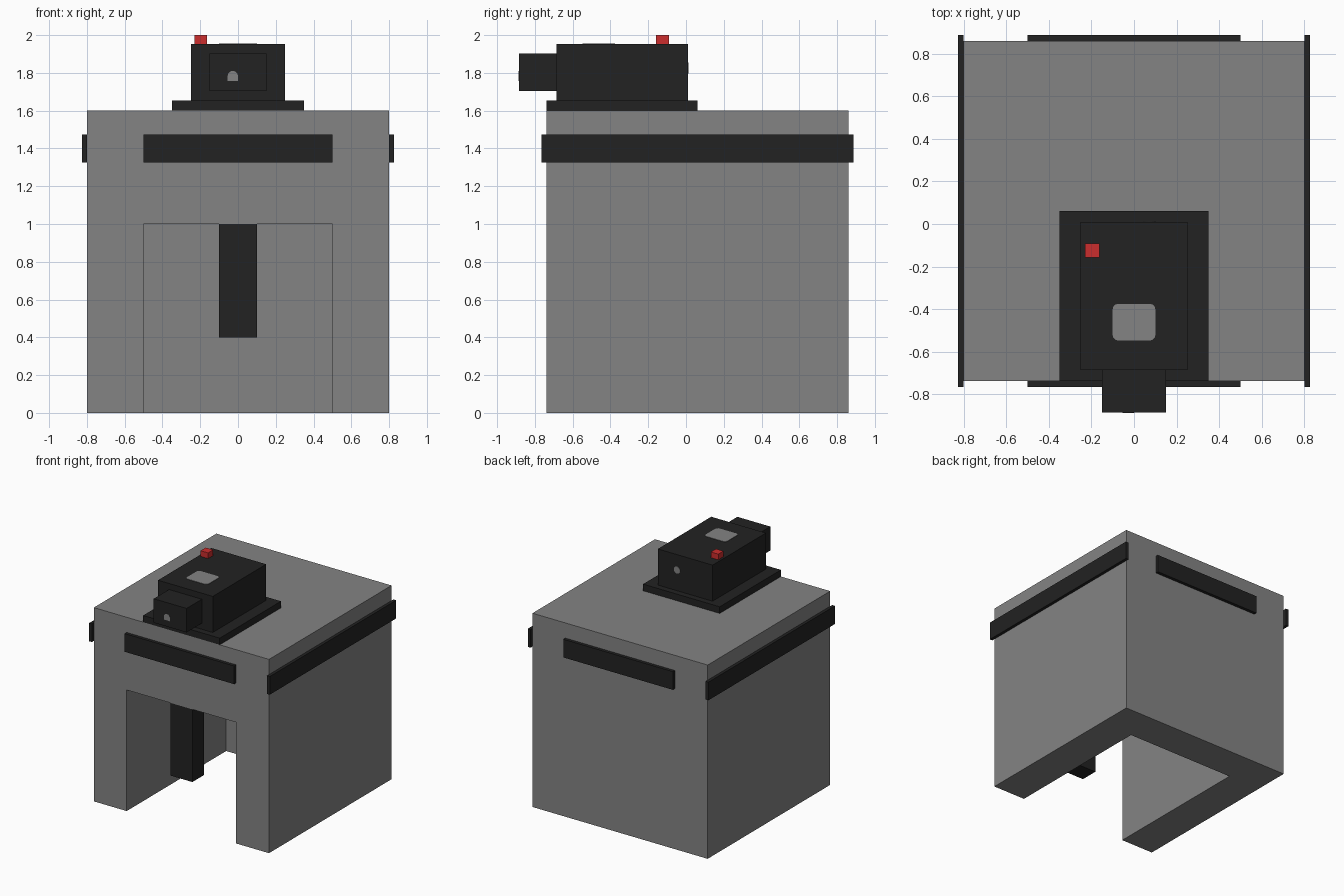
import bpy, bmesh, math
from mathutils import Vector

if "Cube" in bpy.data.objects:
    bpy.data.objects.remove(bpy.data.objects["Cube"])


def material(name, rgb):
    m = bpy.data.materials.new(name)
    m.diffuse_color = (*rgb, 1.0)
    m.use_nodes = True
    m.node_tree.nodes["Principled BSDF"].inputs["Base Color"].default_value = m.diffuse_color
    return m


GREY = material("mid grey", (0.23, 0.23, 0.23))
DARK = material("near black", (0.016, 0.016, 0.016))
RED = material("red", (0.60, 0.026, 0.026))


def finish(name, bm, mat):
    bmesh.ops.recalc_face_normals(bm, faces=bm.faces)
    mesh = bpy.data.meshes.new(name)
    bm.to_mesh(mesh)
    bm.free()
    mesh.materials.append(mat)
    ob = bpy.data.objects.new(name, mesh)
    bpy.context.collection.objects.link(ob)
    return ob


def box(name, x, y, z, mat):
    """Box from (min, max) ranges on each axis."""
    bm = bmesh.new()
    bmesh.ops.create_cube(bm, size=1)
    for v in bm.verts:
        v.co = Vector([r[0] if c < 0 else r[1] for c, r in zip(v.co, (x, y, z))])
    return finish(name, bm, mat)


def plate(name, outline, depth, mat):
    """Thin plate: 3D outline pushed out along the depth vector."""
    bm = bmesh.new()
    face = bm.faces.new([bm.verts.new(p) for p in outline])
    new = bmesh.ops.extrude_face_region(bm, geom=[face])["geom"]
    bmesh.ops.translate(bm, vec=depth, verts=[g for g in new if isinstance(g, bmesh.types.BMVert)])
    return finish(name, bm, mat)


def arc(cx, cy, r, start, end, n):
    steps = [math.radians(start + (end - start) * i / n) for i in range(n + 1)]
    return [(cx + r * math.cos(a), cy + r * math.sin(a)) for a in steps]


FRONT, BACK = -0.738, 0.86

# Main block with a doorway recess open at the front and underneath
body = box("body", (-0.8, 0.8), (FRONT, BACK), (0, 1.6), GREY)
cutter = box("doorway_cutter", (-0.5, 0.5), (FRONT - 0.2, BACK - 0.3), (-0.2, 1.0), GREY)
cutter.hide_render = True
mod = body.modifiers.new("doorway", "BOOLEAN")
mod.operation, mod.solver, mod.object = "DIFFERENCE", "EXACT", cutter
bpy.context.view_layer.objects.active = body
bpy.ops.object.modifier_apply(modifier=mod.name)
bpy.data.objects.remove(cutter)

# Hanging post in the doorway
box("hanging_post", (-0.1, 0.1), (FRONT, FRONT + 0.15), (0.4, 1.0), DARK)

# Trim bands around the upper body
BAND = (1.325, 1.475)
box("front_band", (-0.5, 0.5), (FRONT - 0.026, FRONT), BAND, DARK)
box("back_band", (-0.5, 0.5), (BACK, BACK + 0.026), BAND, DARK)
for side, x in (("left", (-0.825, -0.8)), ("right", (0.8, 0.825))):
    box(side + "_band", x, (FRONT - 0.026, BACK + 0.026), BAND, DARK)

# Top unit: base plate, housing, front snout and red button
box("base_plate", (-0.35, 0.35), (FRONT, 0.06), (1.6, 1.655), DARK)
box("housing", (-0.25, 0.25), (-0.686, 0.01), (1.655, 1.953), DARK)
box("snout", (-0.15, 0.15), (-0.885, -0.686), (1.705, 1.903), DARK)
box("red_button", (-0.231, -0.163), (-0.158, -0.091), (1.953, 2.0), RED)

# Rounded grey panel on the housing roof
corners = []
for sx, sy, a in ((1, 1, 0), (-1, 1, 90), (-1, -1, 180), (1, -1, 270)):
    corners += arc(sx * 0.075, -0.461 + sy * 0.061, 0.025, a, a + 90, 3)
plate("roof_panel", [(x, y, 1.953) for x, y in corners], (0, 0, 0.003), GREY)

# Small arched spot on the snout, round spot on the back of the housing
arch = [(-0.055, 1.757), (0.0, 1.757)] + arc(-0.0275, 1.783, 0.0275, 0, 180, 8)
plate("snout_spot", [(x, -0.885, z) for x, z in arch], (0, -0.002, 0), GREY)
disc = arc(0.074, 1.826, 0.029, 0, 337.5, 15)
plate("back_spot", [(x, 0.01, z) for x, z in disc], (0, 0.002, 0), GREY)
